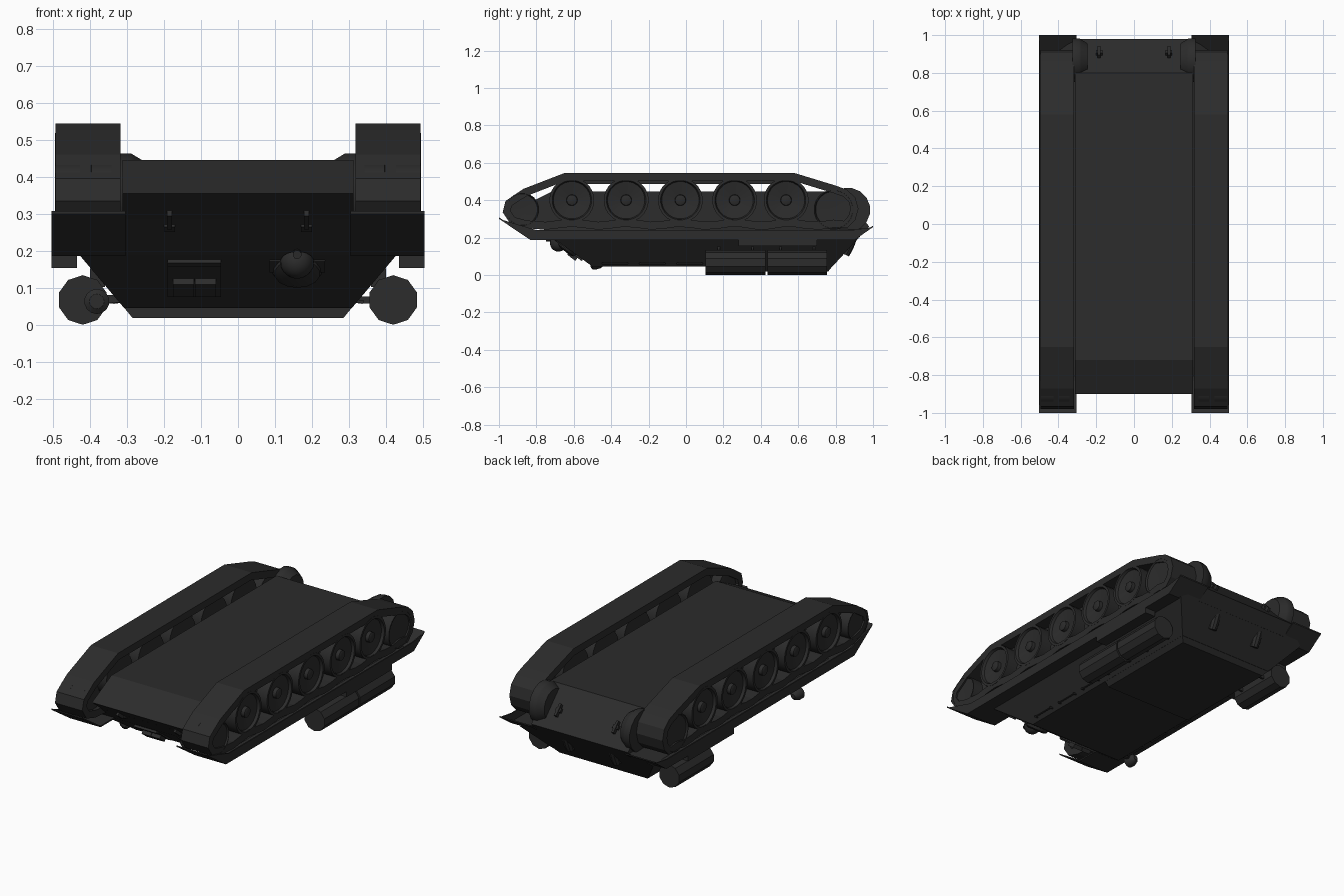
import bpy, bmesh, math
from mathutils import Vector, Matrix

if "Cube" in bpy.data.objects:
    bpy.data.objects.remove(bpy.data.objects["Cube"])

paint = bpy.data.materials.new("dark_grey")
paint.diffuse_color = (0.025, 0.025, 0.025, 1)
paint.use_nodes = True
paint.node_tree.nodes["Principled BSDF"].inputs["Base Color"].default_value = paint.diffuse_color


def finish(name, bm, smooth=False):
    bmesh.ops.recalc_face_normals(bm, faces=bm.faces[:])
    me = bpy.data.meshes.new(name)
    bm.to_mesh(me)
    bm.free()
    me.materials.append(paint)
    ob = bpy.data.objects.new(name, me)
    bpy.context.collection.objects.link(ob)
    if smooth:
        bpy.context.view_layer.objects.active = ob
        for o in bpy.context.selected_objects:
            o.select_set(False)
        ob.select_set(True)
        bpy.ops.object.shade_smooth_by_angle(angle=math.radians(35))
    return ob


def prism(name, prof, x0, x1):
    """(y, z) outline extruded along x"""
    bm = bmesh.new()
    a = [bm.verts.new((x0, y, z)) for y, z in prof]
    b = [bm.verts.new((x1, y, z)) for y, z in prof]
    n = len(prof)
    for i in range(n):
        j = (i + 1) % n
        bm.faces.new((a[i], a[j], b[j], b[i]))
    bm.faces.new(a)
    bm.faces.new(b)
    return finish(name, bm)


def convex(name, pts):
    """convex solid, points mirrored across x"""
    bm = bmesh.new()
    for x, y, z in pts:
        bm.verts.new((x, y, z))
        bm.verts.new((-x, y, z))
    bmesh.ops.convex_hull(bm, input=bm.verts[:])
    bmesh.ops.dissolve_limit(bm, angle_limit=0.01, verts=bm.verts[:], edges=bm.edges[:])
    return finish(name, bm)


def lathe(name, prof, loc, axis, n=24, smooth=True):
    """(radius, height) profile turned around an axis"""
    bm = bmesh.new()
    m = Matrix.Translation(loc) @ Vector((0, 0, 1)).rotation_difference(Vector(axis)).to_matrix().to_4x4()
    rings = []
    for r, h in prof:
        rings.append([bm.verts.new(m @ Vector((r * math.cos(2 * math.pi * (k + .5) / n),
                                               r * math.sin(2 * math.pi * (k + .5) / n), h))) for k in range(n)])
    for p, q in zip(rings, rings[1:]):
        for k in range(n):
            bm.faces.new((p[k], p[(k + 1) % n], q[(k + 1) % n], q[k]))
    bm.faces.new(rings[0])
    bm.faces.new(rings[-1])
    return finish(name, bm, smooth)


def box(name, c, size, tilt=0.0):
    bm = bmesh.new()
    bmesh.ops.create_cube(bm, size=1, matrix=Matrix.Translation(c) @ Matrix.Rotation(tilt, 4, 'X')
                          @ Matrix.Diagonal((*size, 1)))
    return finish(name, bm)


# Hull: narrow lower tub, sloped wide body, raised rear deck
prism("hull_tub", [(-.72, .445), (.8, .445), (.98, .26), (.925, .2), (-.70, .2), (-.9, .355)], -.312, .312)
convex("sloped_body", [(.43, -.70, .19), (.43, .915, .19), (.308, -.5, .045), (.308, .783, .045),
                       (.31, -.81, .285), (.31, .97, .25)])
convex("rear_deck", [(.308, .12, .046), (.285, .12, .018), (.308, .782, .046), (.285, .76, .018)])

# Front plate fittings
TILT = -0.66
NRM = Vector((0, -.61, -.79))


def on_front(x, z, off=0.0):
    return Vector((x, -.9 + (.355 - z) / .31 * .4, z)) + NRM * off


box("driver_hatch", on_front(-.118, .13, .005), (.145, .15, .014), TILT)
box("hatch_rim", on_front(-.118, .178, .01), (.145, .015, .02), TILT)
for x in (-.148, -.088):
    box("hatch_periscope", on_front(x, .118, .02), (.057, .055, .025), TILT)
box("ball_mount_base", on_front(.16, .165, .005), (.15, .05, .012), TILT)
lathe("ball_mount_shield", [(.07, 0), (.062, .018), (.045, .026)], on_front(.16, .152), NRM, 14)
lathe("ball_mount", [(.046 * math.cos(t * .25), .012 + .046 * math.sin(t * .25)) for t in range(7)],
      on_front(.16, .18), NRM, 16)
lathe("gun_port", [(.012, .0), (.012, .055)], on_front(.16, .195), (0, -1, -.1), 10)

for s in (-1, 1):
    # tow hooks front and rear
    box("front_tow_hook", on_front(s * .185, .29, .008), (.014, .06, .02), TILT)
    box("front_hook_base", on_front(s * .185, .265, .004), (.03, .022, .012), TILT)
    box("rear_tow_hook", (s * .185, .908, .345), (.014, .07, .03), -.8)
    box("rear_hook_base", (s * .185, .905, .345), (.034, .022, .022), -.8)
    # exhausts on the rear plate
    lathe("exhaust", [(.024, -.07), (.028, 0), (.024, .045)], (s * .15, .868, .15), (0, -.45, -1), 10)

# Track outline, lower run sags between the wheels
WHEELS = (-.61, -.32, -.03, .26, .535)
outer = [(-.65, .545), (.58, .545), (.8, .478), (.86, .456), (.905, .415), (.922, .355), (.905, .295), (.86, .25)]
for i in range(23):
    y = .79 - i * .07
    outer.append((y, .25 - .008 * math.cos((y + .03) / .29 * 2 * math.pi + math.pi)))
outer += [(-.86, .25), (-.94, .275), (-.98, .335), (-.965, .395), (-.87, .46)]


def offset(poly, d):
    res = []
    for i, p in enumerate(poly):
        a, b = Vector(poly[i - 1]), Vector(p)
        c = Vector(poly[(i + 1) % len(poly)])
        n = ((b - a).normalized() + (c - b).normalized()).normalized()
        res.append((p[0] + n.y * d, p[1] - n.x * d))  # inward of a clockwise loop
    return res


def track(name, x0, x1):
    inner = offset(outer, .042)
    bm = bmesh.new()
    loops = [[bm.verts.new((x, y, z)) for y, z in poly]
             for x, poly in ((x0, outer), (x1, outer), (x1, inner), (x0, inner))]
    n = len(outer)
    for k in range(4):
        p, q = loops[k], loops[(k + 1) % 4]
        for i in range(n):
            j = (i + 1) % n
            bm.faces.new((p[i], p[j], q[j], q[i]))
    return finish(name, bm)


for s in (-1, 1):
    track("track", s * .318, s * .494)
    # guide strip under the top run
    box("track_guide", (s * .406, -.035, .4975), (.03, 1.2, .02))
    # road wheels: twin discs with shallow dished face and hub
    for y in WHEELS:
        lathe("road_wheel", [(.04, -.08), (.12, -.075), (.12, -.012), (.07, -.012), (.07, .012), (.12, .012),
                             (.12, .083), (.106, .083), (.1, .068), (.03, .056), (.028, .076),
                             (.02, .08)], (s * .412, y, .4), (s, 0, 0), 24)
    for nm, y, r in (("idler_wheel", -.875, .09), ("drive_wheel", .79, .108)):
        lathe(nm, [(r * .4, -.08), (r, -.07), (r, -.015), (r * .6, -.01), (r * .6, .01), (r, .015), (r, .082),
                   (r * .95, .083), (r * .9, .074), (r * .2, .07)],
              (s * .412, y, .35), (s, 0, 0), 20)
    # final drive housing on the inner side of the track
    lathe("final_drive_housing", [(.118, 0), (.118, .035), (.112, .045), (.09, .08)],
          (s * .325, .867, .348), (-s, 0, 0), 16)
    # fender with angled mudguards and a side lip
    path = [(-1, .3), (-.83, .186), (.9, .186), (1, .256)]
    prism("fender", path + [(y, z + .008) for y, z in reversed(path)], s * .305, s * .504)
    prism("fender_lip", path + [(.89, .24), (-.8, .24)], s * .497, s * .504)
    # fender stowage box
    box("stowage_box", (s * .47, .49, .172), (.068, .42, .036))
    # side rails
    for y0 in (-.38, -.18, .02):
        p = Vector((s * .335, y0, .06))
        lathe("side_rail", [(.004, -.07), (.004, .07)], p, (0, 1, 0), 6)
        for d in (-.065, .065):
            box("rail_post", p + Vector((-s * .008, d, .003)), (.024, .008, .008))

    # fuel drums: two on the right, one on the left
    for y in ((.265, .595) if s > 0 else (.595,)):
        c = Vector((s * .42, y, .067))
        lathe("fuel_drum", [(.067, -.16), (.067, .16)], c, (0, 1, 0), 10, False)
        for d in (-.09, .09):
            box("drum_bracket", c + Vector((-s * .04, d, .06)), (.04, .012, .05))
            box("drum_support", c + Vector((-s * .07, d, .0)), (.05, .012, .02))

# headlight on the left front side
lathe("headlight", [(.012, .05), (.026, .035), (.034, .01), (.034, -.01), (.02, -.02)],
      (-.382, -.49, .063), (0, 1, 0), 14)
box("headlight_bracket", (-.35, -.47, .07), (.07, .02, .02))
